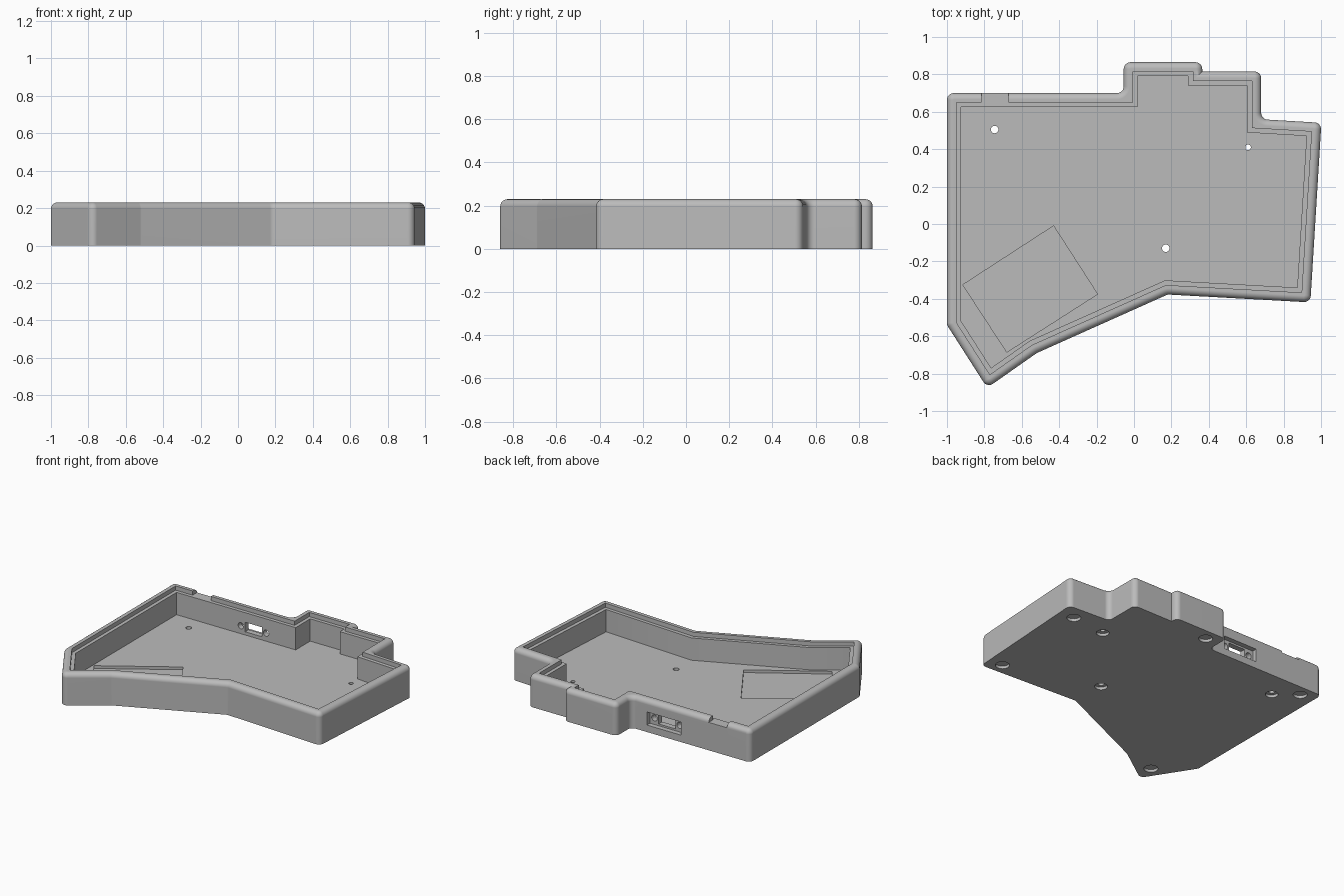
import bpy
import bmesh
import math
from mathutils import Vector, Matrix

default_cube = bpy.data.objects.get("Cube")
if default_cube:
    bpy.data.objects.remove(default_cube, do_unlink=True)

HEIGHT, FLOOR, LEDGE = 0.23, 0.04, 0.2
CORNER, FILLET = 0.036, 0.034

# Plan outline of the case, counter-clockwise from the back corner
OUTLINE = [Vector(p) for p in (
    (-1, 0.7), (-1, -0.54), (-0.785, -0.876), (-0.52, -0.69), (0.18, -0.377),
    (0.943, -0.419), (1.002, 0.541), (0.68, 0.56), (0.68, 0.815),
    (0.365, 0.815), (0.365, 0.865), (-0.055, 0.865), (-0.055, 0.7))]
SHARP_CORNER = 9

case_grey = bpy.data.materials.new("case_grey")
case_grey.use_nodes = True
grey = (0.5, 0.5, 0.5, 1)
case_grey.diffuse_color = grey
case_grey.node_tree.nodes["Principled BSDF"].inputs["Base Color"].default_value = grey


def inset(points, distance):
    """Move every side of a counter-clockwise polygon inwards."""
    result = []
    for i, p in enumerate(points):
        a = (p - points[i - 1]).normalized()
        b = (points[(i + 1) % len(points)] - p).normalized()
        na, nb = Vector((-a.y, a.x)), Vector((-b.y, b.x))
        result.append(p + (na + nb) * distance / (1 + na.dot(nb)))
    return result


def rounded(points, radius, steps=6):
    """Replace the corners of a polygon with arcs."""
    result = []
    for i, p in enumerate(points):
        if i == SHARP_CORNER:
            result.append(p)
            continue
        a = (p - points[i - 1]).normalized()
        b = (points[(i + 1) % len(points)] - p).normalized()
        turn = math.atan2(a.x * b.y - a.y * b.x, a.dot(b))
        start = p - a * radius * math.tan(abs(turn) / 2)
        side = math.copysign(radius, turn)
        centre = start + Vector((-a.y, a.x)) * side
        count = max(2, round(steps * abs(turn) / (math.pi / 2)))
        for k in range(count + 1):
            result.append(centre + Matrix.Rotation(turn * k / count, 2) @ (start - centre))
    return result


def loft(name, rings):
    """Closed solid through (points, height) rings."""
    bm = bmesh.new()
    loops = [[bm.verts.new((p.x, p.y, z)) for p in pts] for pts, z in rings]
    bm.faces.new(loops[0][::-1])
    bm.faces.new(loops[-1])
    for low, high in zip(loops, loops[1:]):
        for i in range(len(low)):
            j = (i + 1) % len(low)
            bm.faces.new((low[i], low[j], high[j], high[i]))
    return finish(name, bm)


def finish(name, bm):
    bmesh.ops.recalc_face_normals(bm, faces=bm.faces)
    mesh = bpy.data.meshes.new(name)
    bm.to_mesh(mesh)
    bm.free()
    mesh.materials.append(case_grey)
    obj = bpy.data.objects.new(name, mesh)
    bpy.context.collection.objects.link(obj)
    return obj


def prism(name, points, low, high):
    return loft(name, [(points, low), (points, high)])


def box(name, x0, x1, y0, y1, z0, z1):
    corners = [Vector(c) for c in ((x0, y0), (x1, y0), (x1, y1), (x0, y1))]
    return prism(name, corners, z0, z1)


def cylinder(name, centre, radius, depth, along_y=False):
    bm = bmesh.new()
    turn = Matrix.Rotation(math.pi / 2, 4, "X") if along_y else Matrix()
    bmesh.ops.create_cone(bm, cap_ends=True, segments=24, radius1=radius, radius2=radius,
                          depth=depth, matrix=Matrix.Translation(centre) @ turn)
    return finish(name, bm)


# Solid body with rounded corners and a filleted top rim
plan = rounded(OUTLINE, CORNER)
rings = [(plan, 0)]
for k in range(7):
    angle = math.pi / 2 * k / 6
    rings.append((inset(plan, FILLET * (1 - math.cos(angle))),
                  HEIGHT - FILLET + FILLET * math.sin(angle)))
case = loft("keyboard_case", rings)

# Cavity, lid ledge and rim notch
cutters = [
    prism("cavity_cutter", inset(OUTLINE, 0.075), FLOOR, 0.3),
    prism("ledge_cutter", inset(OUTLINE, 0.05), LEDGE, 0.3),
    box("notch_cutter", -0.815, -0.67, 0.64, 0.75, LEDGE, 0.3),
]

# Shallow slanted battery pocket in the floor
pocket = [Vector(p) for p in ((-0.43, -0.01), (-0.915, -0.325),
                              (-0.68, -0.685), (-0.195, -0.375))]
cutters.append(prism("pocket_cutter", pocket, FLOOR / 2, 0.1))

# Connector opening in the back wall, with a screw hole at each side
port_x, port_z = -0.315, 0.097
cutters.append(box("port_recess_cutter", port_x - 0.135, port_x + 0.135, 0.665, 0.75,
                   port_z - 0.047, port_z + 0.047))
cutters.append(box("port_window_cutter", port_x - 0.066, port_x + 0.066, 0.6, 0.72,
                   port_z - 0.034, port_z + 0.034))
for side in (-1, 1):
    cutters.append(cylinder("port_screw_cutter", (port_x + side * 0.1, 0.66, port_z),
                            0.022, 0.2, along_y=True))

# Floor screw holes with countersinks underneath
for x, y, radius in ((-0.745, 0.505, 0.02), (0.61, 0.41, 0.015), (0.17, -0.13, 0.02)):
    cutters.append(cylinder("screw_cutter", (x, y, 0), radius, 0.2))
    cutters.append(cylinder("countersink_cutter", (x, y, 0), 0.042, FLOOR))

# Round recesses for the rubber feet
for x, y in ((0.88, 0.44), (0.84, -0.33), (0.05, 0.785), (-0.89, 0.62), (-0.765, -0.74)):
    cutters.append(cylinder("foot_cutter", (x, y, 0), 0.046, FLOOR))

for cutter in cutters:
    cut = case.modifiers.new(cutter.name, "BOOLEAN")
    cut.operation, cut.solver, cut.object = "DIFFERENCE", "EXACT", cutter
    cutter.hide_render = True

# Bake the cuts and drop the cutters
graph = bpy.context.evaluated_depsgraph_get()
baked = bpy.data.meshes.new_from_object(case.evaluated_get(graph))
case.modifiers.clear()
case.data = baked
for cutter in cutters:
    bpy.data.objects.remove(cutter, do_unlink=True)
baked.materials.clear()
baked.materials.append(case_grey)
for face in baked.polygons:
    face.material_index = 0

bpy.ops.object.select_all(action="DESELECT")
case.select_set(True)
bpy.context.view_layer.objects.active = case
bpy.ops.object.shade_smooth_by_angle(angle=math.radians(30))
normals = case.modifiers.new("even_normals", "WEIGHTED_NORMAL")
normals.keep_sharp = True
